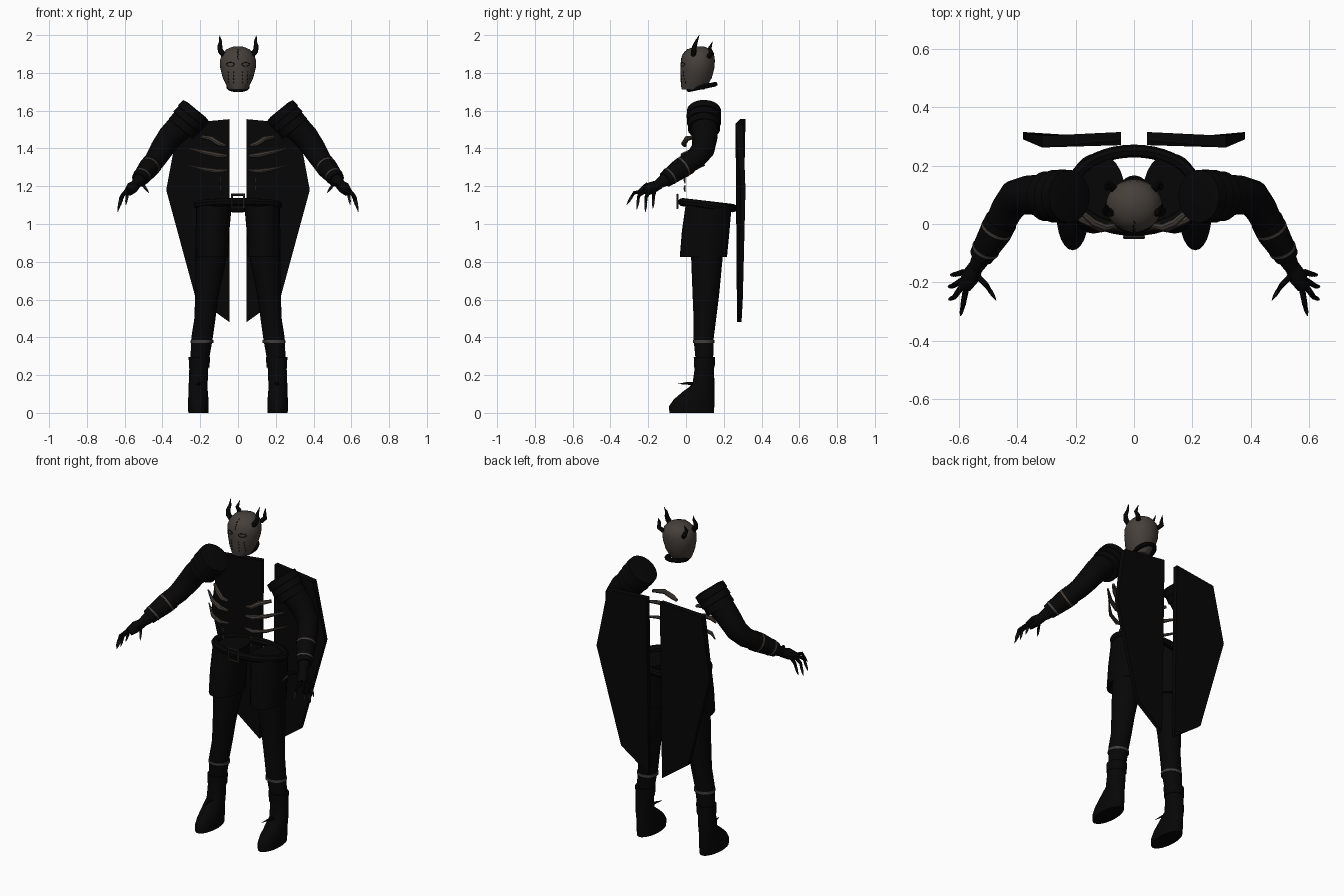
import bpy, bmesh, math
from mathutils import Vector

cube = bpy.data.objects.get("Cube")
if cube:
    bpy.data.objects.remove(cube, do_unlink=True)


def material(name, rgb):
    m = bpy.data.materials.new(name)
    m.use_nodes = True
    m.diffuse_color = (*rgb, 1)
    bsdf = m.node_tree.nodes["Principled BSDF"]
    bsdf.inputs["Base Color"].default_value = (*rgb, 1)
    bsdf.inputs["Roughness"].default_value = 0.9
    return m


BLACK = material("black cloth", (0.0018, 0.0018, 0.0018))
MASK = material("brown grey mask", (0.062, 0.051, 0.043))
BONE = material("dark bone", (0.06, 0.047, 0.038))
GREY = material("strap grey", (0.05, 0.048, 0.046))
CLAW = material("claw grey", (0.025, 0.023, 0.021))
parts = []


def build(name, rings, mat, closed=False):
    """Skin a list of equal point rings."""
    bm = bmesh.new()
    loops = [[bm.verts.new(p) for p in ring] for ring in rings]
    n = len(loops[0])
    pairs = list(zip(loops, loops[1:]))
    if closed:
        pairs.append((loops[-1], loops[0]))
    for a, b in pairs:
        for i in range(n):
            j = (i + 1) % n
            bm.faces.new((a[i], a[j], b[j], b[i]))
    if not closed:
        bm.faces.new(loops[0])
        bm.faces.new(loops[-1])
    bmesh.ops.recalc_face_normals(bm, faces=bm.faces)
    me = bpy.data.meshes.new(name)
    bm.to_mesh(me)
    bm.free()
    me.materials.append(mat)
    ob = bpy.data.objects.new(name, me)
    bpy.context.collection.objects.link(ob)
    parts.append(ob)


def loft(name, sections, mat, n=24):
    """Stacked ellipses: (cx, cy, z, rx, ry)."""
    turn = [2 * math.pi * i / n for i in range(n)]
    build(name, [[(cx + rx * math.cos(t), cy + ry * math.sin(t), z) for t in turn]
                 for cx, cy, z, rx, ry in sections], mat)


def tube(name, pts, radii, mat, n=12, closed=False):
    """Round sweep along a path."""
    pts = [Vector(p) for p in pts]
    if not isinstance(radii, (list, tuple)):
        radii = [radii] * len(pts)
    rings, side, last = [], None, len(pts) - 1
    for i, p in enumerate(pts):
        if closed:
            t = pts[(i + 1) % len(pts)] - pts[i - 1]
        else:
            t = pts[min(i + 1, last)] - pts[max(i - 1, 0)]
        t.normalize()
        side = t.orthogonal() if side is None else side - t * side.dot(t)
        side.normalize()
        up = t.cross(side)
        rings.append([p + radii[i] * (side * math.cos(a) + up * math.sin(a))
                      for a in (2 * math.pi * k / n for k in range(n))])
    build(name, rings, mat, closed)


def hoop(name, c, a, b, tilt, r, mat, n=40):
    """Elliptical ring whose height changes by tilt toward the back."""
    tube(name, [(c[0] + a * math.cos(t), c[1] + b * math.sin(t), c[2] + tilt * math.sin(t))
                for t in (2 * math.pi * i / n for i in range(n))], r, mat, 8, True)


def band(name, p, q, r, mat):
    tube(name, [p, q], r, mat, 18)


# Head mask
HEAD = [(0, .038, 1.712, .05, .06), (0, .044, 1.735, .062, .071), (0, .054, 1.775, .081, .083),
        (0, .06, 1.825, .094, .09), (0, .063, 1.865, .096, .09), (0, .066, 1.9, .085, .082),
        (0, .068, 1.925, .06, .06), (0, .07, 1.938, .03, .03), (0, .07, 1.941, .004, .004)]
loft("head_mask", HEAD, MASK, 32)


def face_point(x, z):
    for a, b in zip(HEAD, HEAD[1:]):
        if a[2] <= z <= b[2]:
            f = (z - a[2]) / (b[2] - a[2])
            cy, rx, ry = (a[k] + f * (b[k] - a[k]) for k in (1, 3, 4))
            return (x, cy - ry * math.sqrt(max(0, 1 - (x / rx) ** 2)), z)


hoop("neck_strap", (0, .085, 1.725), .05, .07, .015, .012, BLACK, 28)
for i in range(5):
    z = 1.87 + .012 * i
    tube("forehead_stitch", [face_point(.004 * (-1) ** i, z), face_point(0, z + .008)], .0025, BLACK, 5)

# Belt and buckle
hoop("belt", (0, .115, 1.1), .213, .135, -.016, .022, BLACK)
for x in (-.032, .032):
    tube("buckle_side", [(x, -.045, 1.085), (x, -.045, 1.155)], .006, CLAW, 6)
for z in (1.085, 1.155):
    tube("buckle_bar", [(-.036, -.045, z), (.036, -.045, z)], .006, CLAW, 6)

for s, tag in ((1, "left_"), (-1, "right_")):
    def m(points):
        return [(s * p[0], *p[1:]) for p in points]

    # Eye rims, cheek stitches and horns
    tube(tag + "eye_rim", [face_point(s * .041 + .021 * math.cos(t), 1.845 + .01 * math.sin(t))
                           for t in (math.pi * i / 8 for i in range(16))], .002, BLACK, 5, True)
    for x in (.022, .05):
        for i in range(4):
            z = 1.745 + .018 * i
            tube(tag + "cheek_stitch", [face_point(s * x, z), face_point(s * x + s * .003, z + .009)],
                 .002, BLACK, 5)
    tube(tag + "front_horn", m([(.075, .04, 1.895), (.092, .04, 1.915), (.098, .045, 1.94),
                                (.092, .055, 1.967), (.098, .07, 2)]), [.014, .015, .012, .008, .001], BLACK, 10)
    tube(tag + "back_horn", m([(.068, .12, 1.885), (.086, .135, 1.905), (.092, .125, 1.93),
                               (.086, .14, 1.965)]), [.013, .013, .01, .001], BLACK, 10)

    # Back cape plate
    front = [(.045, .285, 1.555), (.315, .262, 1.53), (.38, .29, 1.18), (.225, .277, .61), (.045, .27, .48)]
    depth = (.03, .04, .025, .024, .024)
    build(tag + "cape_plate", [m(front), m([(x, y + d, z) for (x, y, z), d in zip(front, depth)])], BLACK)

    # Layered shoulder pad
    steps = [(-.006, .06), (0, .09), (.04, .092), (.042, .087), (.08, .091),
             (.082, .084), (.125, .086), (.127, .065)]
    tube(tag + "shoulder_pad", m([(.222 + .63 * t, .095, 1.6 - .77 * t) for t, r in steps]),
         [r for t, r in steps], BLACK, 24)

    # Arm, bracer and bands
    tube(tag + "arm", m([(.27, .097, 1.55), (.36, .1, 1.46), (.405, .09, 1.395), (.435, .05, 1.345),
                         (.47, -.02, 1.3), (.515, -.1, 1.24), (.55, -.165, 1.2)]),
         [.075, .067, .062, .056, .05, .036, .022], BLACK, 18)
    tube(tag + "bracer", m([(.455, .01, 1.318), (.475, -.03, 1.293), (.523, -.11, 1.235)]),
         [.056, .055, .042], BLACK, 18)
    band(tag + "upper_arm_band", *m([(.467, -.013, 1.303), (.471, -.021, 1.298)]), .0562, BONE)
    band(tag + "lower_arm_band", *m([(.506, -.082, 1.256), (.51, -.09, 1.25)]), .048, GREY)

    # Hand with thin clawed fingers
    tube(tag + "palm", m([(.538, -.14, 1.21), (.56, -.18, 1.193), (.58, -.215, 1.17)]),
         [.025, .032, .024], BLACK, 12)
    fingers = [((.585, -.165, 1.185), (.61, -.172, 1.15), (.63, -.175, 1.083)),
               ((.592, -.195, 1.175), (.62, -.212, 1.14), (.637, -.215, 1.063)),
               ((.59, -.215, 1.175), (.615, -.25, 1.15), (.636, -.26, 1.078)),
               ((.575, -.22, 1.175), (.585, -.275, 1.165), (.594, -.315, 1.1)),
               ((.54, -.175, 1.2), (.505, -.21, 1.21), (.472, -.262, 1.165))]
    for base, knuckle, tip in fingers:
        joint = Vector(knuckle).lerp(Vector(tip), .35)
        tube(tag + "finger", m([base, knuckle, joint]), [.011, .009, .007], BLACK, 8)
        tube(tag + "claw", m([joint, Vector(knuckle).lerp(Vector(tip), .7), tip]), [.008, .006, .001], CLAW, 8)

    # Ribs and breastbone pieces
    tube(tag + "upper_rib", m([(.065, -.005, 1.415), (.1, -.012, 1.425), (.14, .005, 1.452), (.19, .05, 1.462)]),
         [.009, .014, .014, .009], BONE, 8)
    tube(tag + "middle_rib", m([(.06, -.01, 1.36), (.11, -.015, 1.365), (.18, .015, 1.38), (.255, .08, 1.398)]),
         [.009, .014, .012, .005], BONE, 8)
    tube(tag + "lower_rib", m([(.055, -.01, 1.285), (.11, -.015, 1.28), (.18, .015, 1.29), (.265, .1, 1.31)]),
         [.007, .012, .01, .003], BONE, 8)
    for z in (1.17, 1.215, 1.26):
        tube(tag + "breastbone", m([(.09, -.005, z), (.094, -.008, z + .018), (.09, -.005, z + .036)]),
             [.002, .006, .002], BONE, 6)

    # Skirt flap and leg
    loft(tag + "skirt_flap", m([(.138, .092, .825, .086, .125), (.135, .104, .96, .089, .126),
                                (.127, .12, 1.1, .094, .122)]), BLACK)
    loft(tag + "leg", m([(.205, .098, .26, .048, .045), (.19, .093, .4, .057, .054), (.175, .1, .5, .056, .06),
                         (.165, .105, .62, .062, .07), (.145, .11, .8, .08, .082), (.13, .11, 1.06, .085, .09)]), BLACK)
    loft(tag + "knee_band", m([(.191, .093, .37, .06, .057), (.19, .093, .385, .06, .057)]), GREY)

    # Boot
    loft(tag + "boot", m([(.21, .03, 0, .053, .118), (.21, .03, .035, .055, .12), (.21, .042, .07, .054, .108),
                          (.211, .065, .11, .051, .085), (.211, .092, .15, .05, .058),
                          (.208, .097, .23, .05, .052), (.205, .097, .295, .054, .053)]), BLACK)
    loft(tag + "boot_cuff", m([(.206, .097, .24, .054, .055), (.204, .097, .295, .057, .056)]), BLACK)
    tube(tag + "boot_spur", m([(.21, .05, .152), (.2, .0, .157), (.19, -.045, .153)]), [.012, .006, .001], BLACK, 6)

# Smooth shading with crisp edges
for ob in bpy.context.selected_objects:
    ob.select_set(False)
for ob in parts:
    ob.select_set(True)
bpy.context.view_layer.objects.active = parts[0]
bpy.ops.object.shade_smooth_by_angle(angle=math.radians(40))
